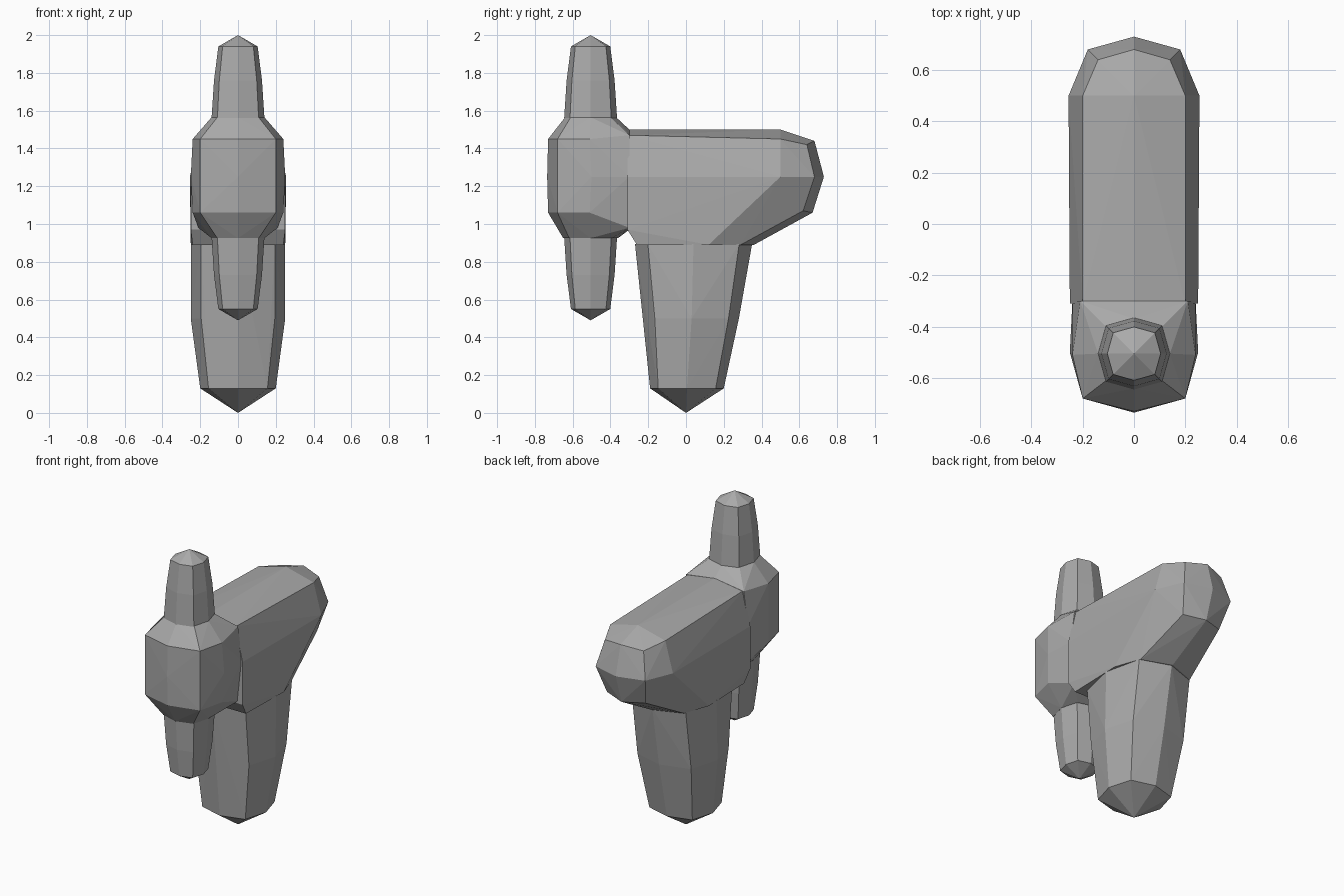
import bpy
import bmesh

cube = bpy.data.objects.get("Cube")
if cube:
    bpy.data.objects.remove(cube, do_unlink=True)

grey = bpy.data.materials.new("plain_grey")
grey.use_nodes = True
COLOUR = (0.4, 0.4, 0.4, 1)
grey.diffuse_color = COLOUR
grey.node_tree.nodes["Principled BSDF"].inputs["Base Color"].default_value = COLOUR


def mirrored(points):
    """Half profile points plus their copies across x = 0."""
    return points + [(-x, y, z) for x, y, z in points if x > 0]


def ring(z, rx, front, back, square=0.78):
    """Eight-sided ring with softened corners."""
    cy, ry = (front + back) / 2, (back - front) / 2
    return mirrored([(0, front, z), (0, back, z), (rx, cy, z),
                     (rx * square, cy - ry * square, z),
                     (rx * square, cy + ry * square, z)])


def faceted(name, points):
    """Flat-faced convex solid around the given points."""
    bm = bmesh.new()
    for p in points:
        bm.verts.new(p)
    res = bmesh.ops.convex_hull(bm, input=bm.verts[:])
    loose = {v for v in res["geom_interior"] + res["geom_unused"]
             if isinstance(v, bmesh.types.BMVert)}
    bmesh.ops.delete(bm, geom=list(loose), context="VERTS")
    bmesh.ops.recalc_face_normals(bm, faces=bm.faces[:])
    mesh = bpy.data.meshes.new(name)
    bm.to_mesh(mesh)
    bm.free()
    mesh.materials.append(grey)
    obj = bpy.data.objects.new(name, mesh)
    bpy.context.collection.objects.link(obj)


# Long body running back from the housing
faceted("body", mirrored([
    (0, -0.31, 1.5), (0.2, -0.31, 1.47), (0.25, -0.31, 1.25), (0.25, -0.31, 0.97),
    (0.24, -0.26, 0.89), (0.25, 0.12, 0.89), (0.19, 0.29, 0.89), (0, 0.36, 0.89),
    (0, 0.5, 1.5), (0.2, 0.5, 1.45), (0.255, 0.5, 1.25),
    (0, 0.68, 1.44), (0.14, 0.64, 1.42), (0.18, 0.68, 1.25),
    (0, 0.73, 1.25), (0, 0.67, 1.06), (0.14, 0.62, 1.07)]))

# Tapered grip with a pointed foot
faceted("grip", ring(0.895, 0.25, -0.27, 0.35) + ring(0.5, 0.25, -0.22, 0.28)
        + ring(0.13, 0.2, -0.19, 0.2) + [(0, 0, 0)])

# Rounded front housing, joined to the body at its back
faceted("housing", ring(1.565, 0.14, -0.64, -0.37) + ring(0.925, 0.14, -0.65, -0.36)
        + mirrored([p for z in (1.45, 1.06) for p in
                    [(0, -0.73, z), (0.2, -0.68, z), (0.24, -0.51, z)]]
                   + [(0, -0.735, 1.25), (0.2, -0.68, 1.25), (0.25, -0.5, 1.25),
                      (0.21, -0.3, 1.47), (0, -0.3, 1.5), (0.24, -0.3, 1.25),
                      (0.21, -0.3, 0.98), (0, -0.3, 0.97)]))

# Upper and lower spikes share one tapering profile
for name, base, sign in (("upper_spike", 1.56, 1), ("lower_spike", 0.93, -1)):
    points = [(0, -0.505, base + sign * 0.44)]
    for rise, r in ((0, 0.14), (0.2, 0.127), (0.38, 0.104)):
        points += ring(base + sign * rise, r, -0.505 - r, -0.505 + r)
    faceted(name, points)
